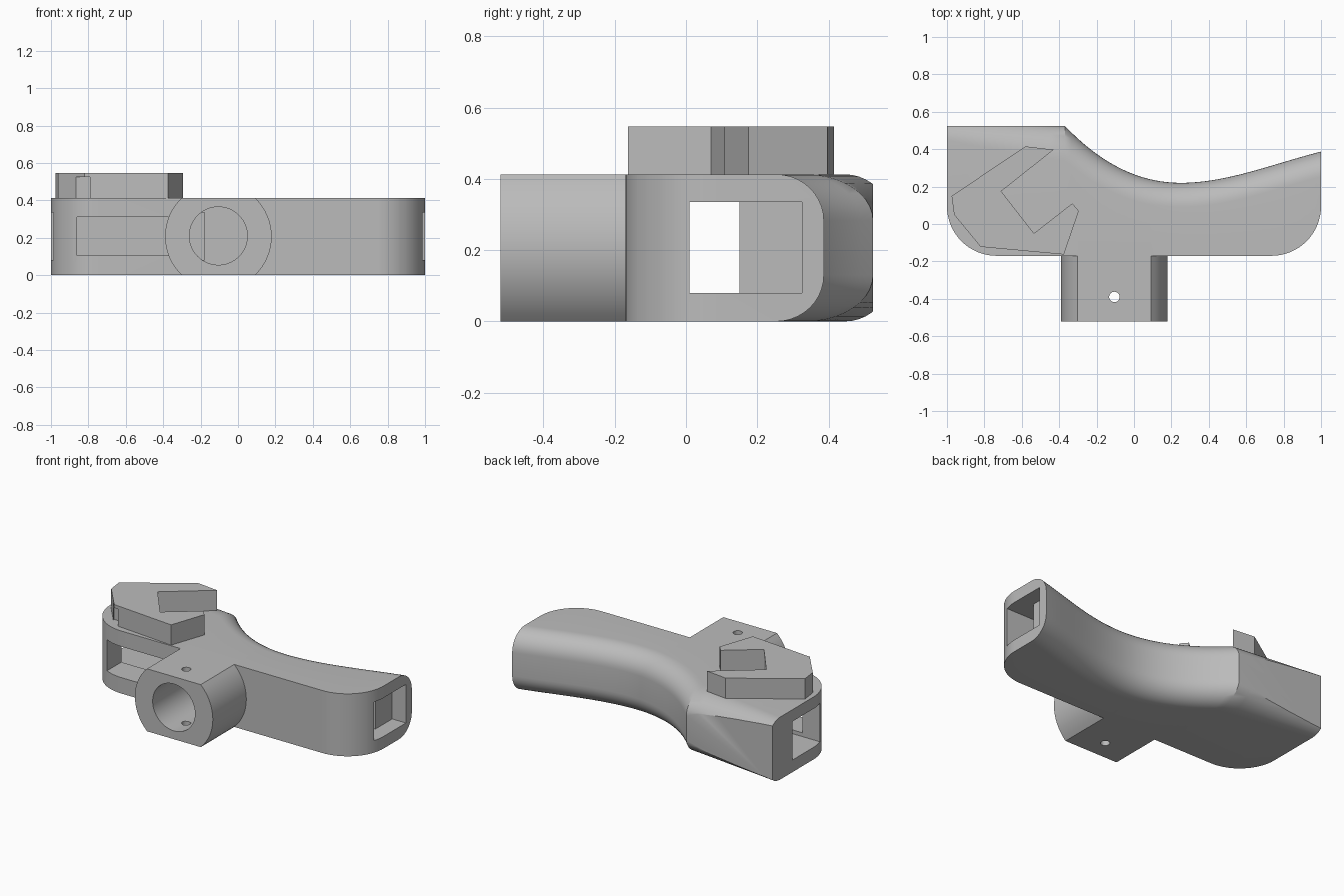
import bpy, bmesh, math
from mathutils import Vector

cube = bpy.data.objects.get("Cube")
if cube:
    bpy.data.objects.remove(cube)

grey = bpy.data.materials.new("plain_grey")
grey.use_nodes = True
grey.diffuse_color = (0.5, 0.5, 0.5, 1)
grey.node_tree.nodes["Principled BSDF"].inputs["Base Color"].default_value = (0.5, 0.5, 0.5, 1)

H = 0.413        # body thickness
FILLET = 0.13    # rounding of the back edges
BACK = 0.525     # flat back face of the wide end
STEM_X = -0.105


def loft(name, rings):
    """Skin a list of closed rings and cap both ends."""
    bm = bmesh.new()
    rows = [[bm.verts.new(p) for p in ring] for ring in rings]
    n = len(rows[0])
    for a, b in zip(rows, rows[1:]):
        for i in range(n):
            j = (i + 1) % n
            bm.faces.new((a[i], a[j], b[j], b[i]))
    bm.faces.new(rows[0])
    bm.faces.new(rows[-1])
    bmesh.ops.recalc_face_normals(bm, faces=bm.faces)
    mesh = bpy.data.meshes.new(name)
    bm.to_mesh(mesh)
    bm.free()
    mesh.materials.append(grey)
    obj = bpy.data.objects.new(name, mesh)
    bpy.context.collection.objects.link(obj)
    return obj


def prism_z(name, pts, lo, hi):
    return loft(name, [[(x, y, z) for x, y in pts] for z in (lo, hi)])


def prism_y(name, pts, lo, hi):
    return loft(name, [[(x, y, z) for x, z in pts] for y in (lo, hi)])


def box(name, x, y, z):
    return prism_z(name, [(x[0], y[0]), (x[1], y[0]), (x[1], y[1]), (x[0], y[1])], *z)


def arc(cx, cy, r, start, end, n):
    angles = [math.radians(start + (end - start) * i / n) for i in range(n + 1)]
    return [(cx + r * math.cos(a), cy + r * math.sin(a)) for a in angles]


def combine(target, other, operation):
    mod = target.modifiers.new("combine", "BOOLEAN")
    mod.operation, mod.object, mod.solver = operation, other, "EXACT"
    bpy.context.view_layer.objects.active = target
    bpy.ops.object.modifier_apply(modifier=mod.name)
    bpy.data.objects.remove(other)


def hermite(x, x0, y0, m0, x1, y1, m1):
    w = x1 - x0
    t = (x - x0) / w
    return ((2*t**3 - 3*t**2 + 1) * y0 + (t**3 - 2*t**2 + t) * w * m0
            + (3*t**2 - 2*t**3) * y1 + (t**3 - t**2) * w * m1)


def back_edge(x):
    """Back outline of the body: straight wide end, then a concave sweep."""
    if x < -0.37:
        return BACK + 0.05 * (-0.37 - x) / 0.63
    if x < 0.25:
        return hermite(x, -0.37, BACK, -1.05, 0.25, 0.22, 0)
    if x < 1:
        return hermite(x, 0.25, 0.22, 0, 1, 0.387, 0.25)
    return 0.387 + 0.25 * (x - 1)


def body_section(x):
    o = back_edge(x)
    if x < -0.37:
        stretch = 1.45 - 0.45 * min(1, (-0.37 - x) / 0.63)
    else:
        slope = (back_edge(x + 0.001) - o) / 0.001
        stretch = math.hypot(1, slope)
    ry = FILLET * stretch
    upper = arc(0, 0, 1, 90, 0, 10)
    ring = [(o - ry + ry * c, H - FILLET + FILLET * s) for c, s in upper]
    ring += [(y, H - z) for y, z in reversed(ring)]
    return [(x, y, z) for y, z in [(-0.3, 0), (-0.3, H)] + ring]


# Body: swept bar with rounded back, trimmed to the rounded front outline
stations = [-1.1, -1, -0.8, -0.6, -0.45] + [-0.37 + 1.37 * i / 40 for i in range(41)] + [1.1]
body = loft("body", [body_section(x) for x in stations])
R = 0.265
outline = arc(-1 + R, -0.17 + R, R, 180, 270, 16) + arc(1 - R, -0.17 + R, R, 270, 360, 16)
outline += [(1, BACK), (-1, BACK)]
combine(body, prism_z("outline_trim", outline, -0.1, H + 0.1), "INTERSECT")

# Stem: round socket with flats above and below
flat = math.degrees(math.asin(H / 2 / 0.285))
stem_profile = arc(STEM_X, H / 2, 0.285, -flat, flat, 16)
stem_profile += arc(STEM_X, H / 2, 0.285, 180 - flat, 180 + flat, 16)
combine(body, prism_y("stem", stem_profile, -0.52, -0.1), "UNION")

# Openings: through channel, end pockets, front slot, bore and pin hole
channel_z = (0.08, 0.335)
cutters = [
    box("channel", (-1.2, 1.2), (0.01, 0.15), channel_z),
    box("wide_pocket", (-1.2, -0.18), (0.01, 0.315), channel_z),
    box("narrow_pocket", (0.9, 1.2), (0.01, 0.325), channel_z),
    box("front_slot", (-0.86, -0.3), (-0.3, 0.1), (0.105, 0.31)),
    prism_y("bore", arc(STEM_X, 0.21, 0.155, 0, 354.375, 63), -0.6, 0.149),
    prism_z("pin_hole", arc(STEM_X, -0.39, 0.028, 0, 345, 23), -0.1, H + 0.1),
]
# Keep the slot from breaking out through the side of the stem
guard = prism_y("slot_guard", stem_profile, -0.52, -0.171)
combine(cutters[3], guard, "DIFFERENCE")
for cutter in cutters:
    combine(body, cutter, "DIFFERENCE")

# Hooked plate on top of the wide end
plate_outline = [(-0.58, 0.415), (-0.43, 0.397), (-0.71, 0.175), (-0.535, -0.05),
                 (-0.33, 0.11), (-0.295, 0.07), (-0.375, -0.163), (-0.82, -0.122),
                 (-0.962, 0.05), (-0.975, 0.15)]
plate = prism_z("hooked_plate", plate_outline, H, 0.547)
combine(plate, box("plate_notch", (-0.865, -0.79), (-0.2, -0.06), (H - 0.1, 0.525)), "DIFFERENCE")

# Shading
for obj in (body, plate):
    bpy.ops.object.select_all(action="DESELECT")
    obj.select_set(True)
    bpy.context.view_layer.objects.active = obj
    bpy.ops.object.shade_smooth_by_angle(angle=math.radians(25))
